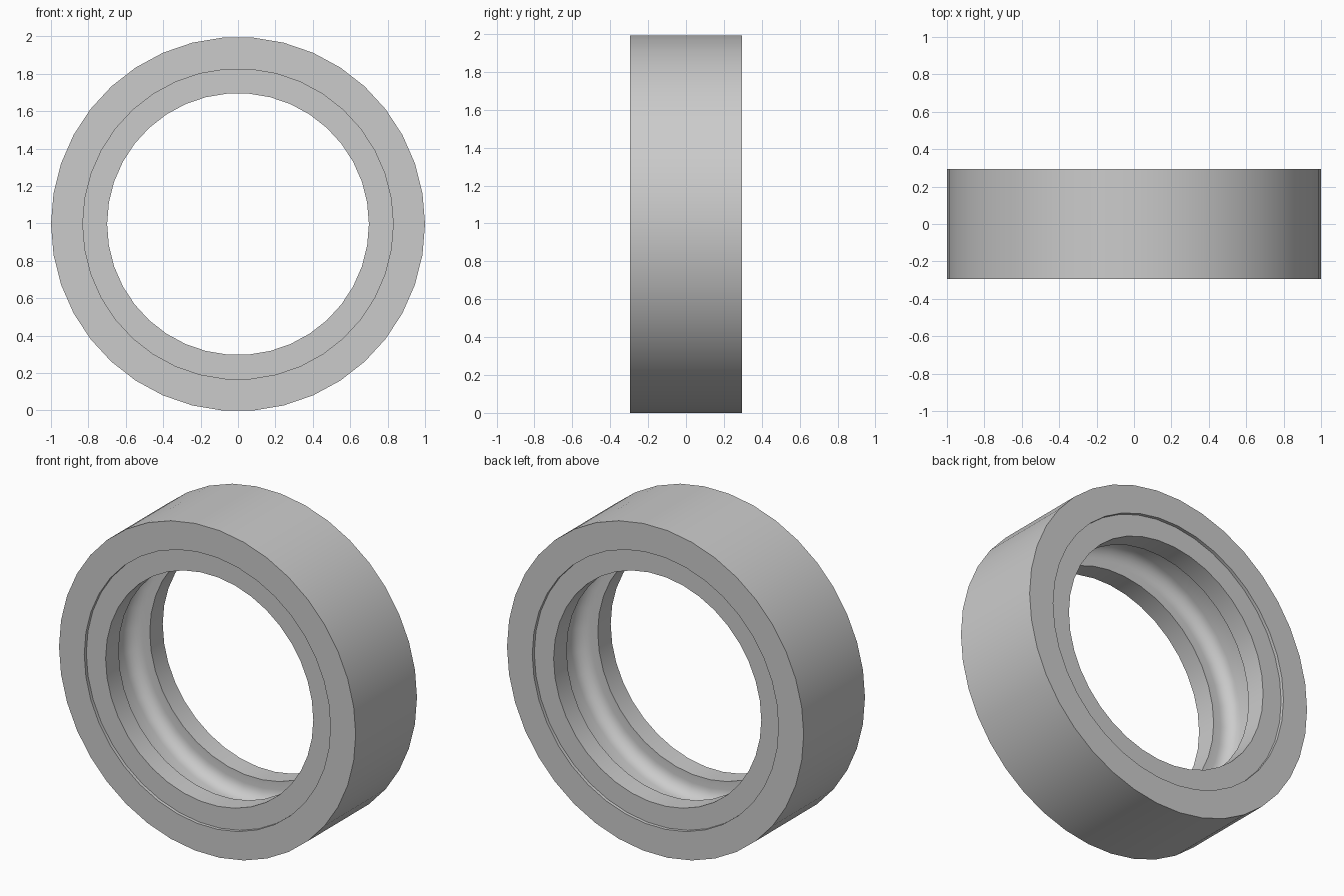
import bpy
import math

cube = bpy.data.objects.get("Cube")
if cube:
    bpy.data.objects.remove(cube)

SIDES = 38
OUTER, REBATE, BORE = 1.0, 0.83, 0.70
HALF_WIDTH, LIP_FACE = 0.295, 0.275
GROOVE, DEPTH, FILLET, ARC_STEPS = 0.15, 0.13, 0.08, 6
CENTRE_Z = OUTER * math.cos(math.pi / SIDES)  # the ring rests on a flat facet


def groove_half():
    """Front half of the track: straight wall, then a fillet down to the floor."""
    points = [(BORE, -GROOVE)]
    for i in range(ARC_STEPS + 1):
        a = math.pi / 2 * i / ARC_STEPS
        points.append((BORE + DEPTH - FILLET * (1 - math.sin(a)),
                       -GROOVE + FILLET * (1 - math.cos(a))))
    return points


def lathe(name, profile):
    """Revolve a closed (radius, y) profile around the y axis."""
    n = len(profile)
    verts, faces = [], []
    for s in range(SIDES):
        a = math.tau * s / SIDES
        verts += [(r * math.cos(a), y, CENTRE_Z + r * math.sin(a)) for r, y in profile]
        t = (s + 1) % SIDES
        for i in range(n):
            j = (i + 1) % n
            faces.append((s * n + i, s * n + j, t * n + j, t * n + i))
    mesh = bpy.data.meshes.new(name)
    mesh.from_pydata(verts, [], faces)
    obj = bpy.data.objects.new(name, mesh)
    bpy.context.collection.objects.link(obj)
    return obj


# Half section: outer rim, recessed step, bore lip and track; mirrored for the back
front = [(OUTER, -HALF_WIDTH), (REBATE, -HALF_WIDTH), (REBATE, -LIP_FACE), (BORE, -LIP_FACE)]
front += groove_half()
back = [(r, -y) for r, y in reversed(front)]
ring = lathe("bearing_outer_ring", front + back)

# Consistent outward normals, then smooth curves with sharp rims
bpy.ops.object.select_all(action="DESELECT")
ring.select_set(True)
bpy.context.view_layer.objects.active = ring
bpy.ops.object.mode_set(mode="EDIT")
bpy.ops.mesh.select_all(action="SELECT")
bpy.ops.mesh.normals_make_consistent(inside=False)
bpy.ops.object.mode_set(mode="OBJECT")
bpy.ops.object.shade_smooth_by_angle(angle=math.radians(30))
